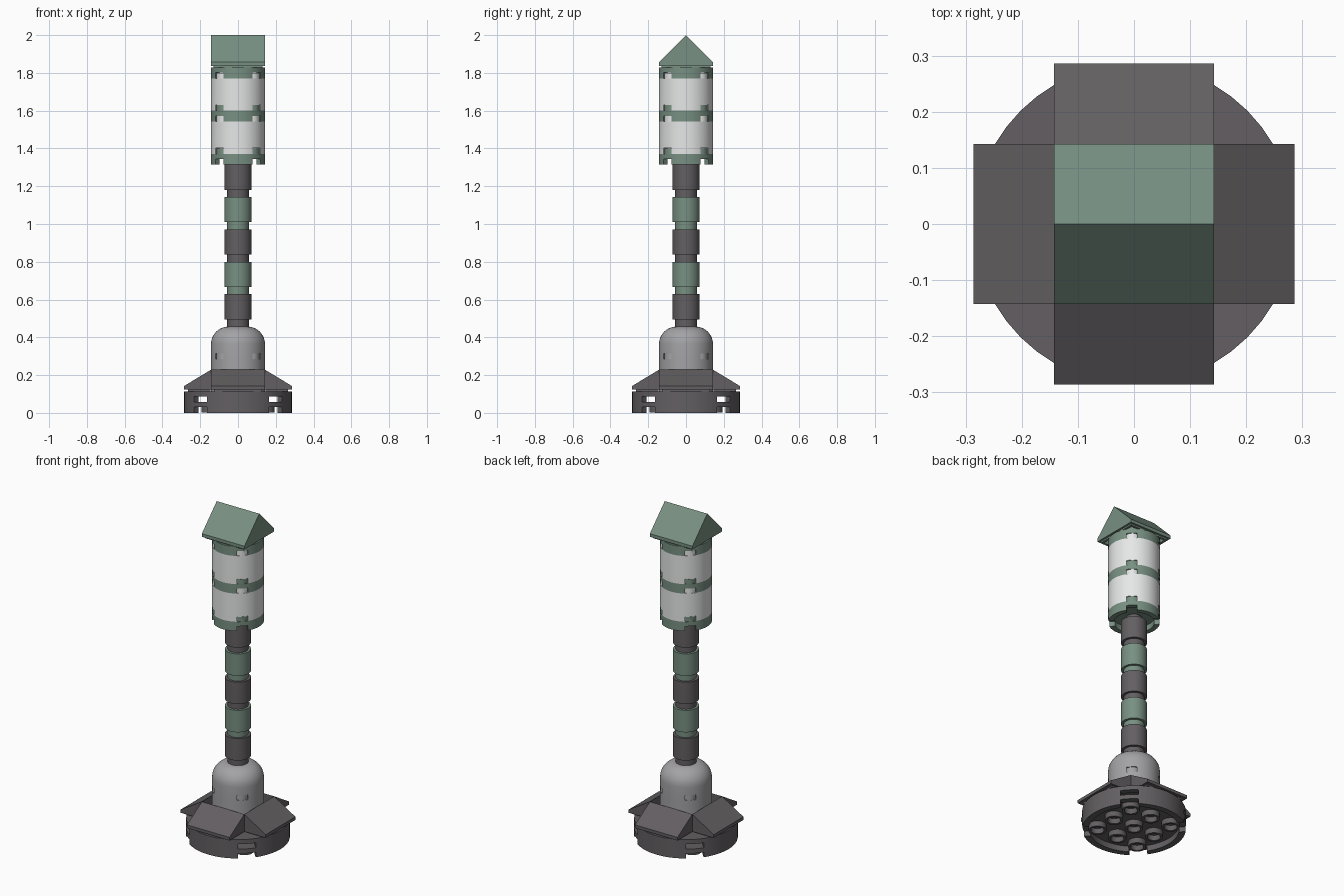
import bpy, bmesh, math
from mathutils import Matrix

if "Cube" in bpy.data.objects:
    bpy.data.objects.remove(bpy.data.objects["Cube"], do_unlink=True)

P = 2 / 35        # height of one plate
R = 2.5 * P       # half width of a two-unit part
STUD = 0.03       # stud and notch height


def material(name, rgb):
    linear = [((c / 255 + 0.055) / 1.055) ** 2.4 for c in rgb] + [1]
    m = bpy.data.materials.new(name)
    m.use_nodes = True
    m.diffuse_color = linear
    m.node_tree.nodes["Principled BSDF"].inputs["Base Color"].default_value = linear
    return m


DARK = material("dark grey", (99, 95, 98))
GREY = material("medium grey", (163, 162, 165))
GREEN = material("sage green", (120, 144, 130))
WHITE = material("white", (242, 243, 243))


def add(name, bm, mat, smooth=False):
    bmesh.ops.recalc_face_normals(bm, faces=bm.faces)
    mesh = bpy.data.meshes.new(name)
    bm.to_mesh(mesh)
    bm.free()
    ob = bpy.data.objects.new(name, mesh)
    bpy.context.collection.objects.link(ob)
    if mat:
        mesh.materials.append(mat)
    if smooth:
        shade(ob)
    return ob


def activate(ob):
    bpy.ops.object.select_all(action='DESELECT')
    ob.select_set(True)
    bpy.context.view_layer.objects.active = ob


def shade(ob):
    activate(ob)
    bpy.ops.object.shade_smooth_by_angle(angle=math.radians(30))


def lathe(name, profile, mat, at=(0, 0), steps=48, smooth=True):
    """Revolve an (r, z) profile about the vertical through `at`."""
    bm = bmesh.new()
    vs = [bm.verts.new((r, 0, z)) for r, z in profile]
    es = [bm.edges.new(pair) for pair in zip(vs, vs[1:])]
    bmesh.ops.spin(bm, geom=vs + es, cent=(0, 0, 0), axis=(0, 0, 1),
                   angle=math.tau, steps=steps)
    bmesh.ops.remove_doubles(bm, verts=bm.verts, dist=1e-5)
    bmesh.ops.translate(bm, verts=bm.verts, vec=(*at, 0))
    return add(name, bm, mat, smooth)


def prism(name, profile, half, mat, turn=0):
    """Extrude an (outward, z) profile sideways, then turn it about z."""
    bm = bmesh.new()
    face = bm.faces.new([bm.verts.new((-half, u, z)) for u, z in profile])
    ext = bmesh.ops.extrude_face_region(bm, geom=[face])["geom"]
    bmesh.ops.translate(bm, vec=(2 * half, 0, 0),
                        verts=[g for g in ext if isinstance(g, bmesh.types.BMVert)])
    bmesh.ops.rotate(bm, verts=bm.verts, matrix=Matrix.Rotation(turn, 3, 'Z'))
    return add(name, bm, mat)


def cut(ob, cutters):
    for cutter in cutters:
        cutter.hide_render = True
        mod = ob.modifiers.new("cut", 'BOOLEAN')
        mod.operation, mod.solver, mod.object = 'DIFFERENCE', 'EXACT', cutter
        activate(ob)
        bpy.ops.object.modifier_apply(modifier=mod.name)
        bpy.data.objects.remove(cutter, do_unlink=True)


def box(u0, u1, z0, z1):
    return [(u0, z0), (u1, z0), (u1, z1), (u0, z1)]


def round_part(name, r, z, h, mat, notch, wall=0.03, top=None):
    """Hollow round part, with four diagonal notches in its lower rim."""
    ceiling = z + h - 0.022 if not top else z + h * 0.5
    profile = [(0, ceiling), (r - wall, ceiling), (r - wall, z), (r, z)]
    profile += top or [(r, z + h)]
    ob = lathe(name, profile + [(0, z + h)], mat, smooth=False)
    cut(ob, [prism("notch_cutter", box(-0.4, 0.4, z - 0.01, z + STUD), notch / 2,
                   None, math.radians(a)) for a in (45, 135)])
    shade(ob)
    return ob


def studs(name, z, mat):
    for i, (sx, sy) in enumerate([(1, 1), (-1, 1), (-1, -1), (1, -1)]):
        lathe(f"{name}_stud_{i + 1}",
              [(0, z - 0.005), (0.0415, z - 0.005), (0.0415, z + STUD - 0.001),
               (0, z + STUD - 0.001)], mat, (sx * R / 2, sy * R / 2), 24)


# Round foot: two stacked plates, tubes in the lower one
for i in range(2):
    round_part(f"base_plate_{i + 1}", 2 * R, i * P, P, DARK, 0.1, 0.036)
for ix in (-1, 0, 1):
    for iy in (-1, 0, 1):
        lathe("base_tube", [(0.036, P - 0.015), (0.036, 0.003), (0.05, 0.003),
                            (0.05, P - 0.015), (0.036, P - 0.015)],
              DARK, (ix * R, iy * R), 24)
studs("base", 2 * P, DARK)

# Four sloped skirts around the foot
for i, side in enumerate(("back", "left", "front", "right")):
    turn = -i * math.pi / 2
    z = 2 * P
    prism(f"{side}_skirt", [(R, z + 0.009), (2 * R, z + 0.009), (2 * R, z + 0.028),
                            (R, z + 2 * P)], R, DARK, turn)
    prism(f"{side}_skirt_foot", box(R + 0.004, 2 * R - 0.02, z, z + 0.01),
          R - 0.015, DARK, turn)

# Pedestal and dome
round_part("pedestal", R, 2 * P, 3 * P, GREY, 0.06)
studs("pedestal", 5 * P, GREY)
bend = 0.093
arc = [(R - bend + bend * math.cos(t * math.pi / 16),
        8 * P - bend + bend * math.sin(t * math.pi / 16)) for t in range(9)]
round_part("dome", R, 5 * P, 3 * P, GREY, 0.06, top=arc)

# Post of five segments, each with a narrow neck at the bottom
for i in range(5):
    z = (8 + 3 * i) * P
    lathe(f"post_segment_{i + 1}",
          [(0, z), (0.057, z), (0.057, z + 0.038), (R / 2, z + 0.038),
           (R / 2, z + 3 * P), (0, z + 3 * P)], (DARK, GREEN)[i % 2], steps=32)
lathe("post_top_stud", [(0, 23 * P), (0.043, 23 * P), (0.043, 23 * P + STUD),
                        (0, 23 * P + STUD)], DARK, steps=24)

# Lantern: green bands alternating with white lamp drums
level = 23
for name, height, mat in (("lower_band", 1, GREEN), ("lower_lamp", 3, WHITE),
                          ("middle_band", 1, GREEN), ("upper_lamp", 3, WHITE),
                          ("upper_band", 1, GREEN)):
    round_part(name, R, level * P, height * P, mat, 0.06)
    level += height
    studs(name, level * P, mat)

# Gabled roof, hollow below, on a slightly recessed rim
z = level * P
lip, eave = z + 0.009, 2 - R
roof = prism("roof", [(-R, lip), (R, lip), (R, eave), (0, 2), (-R, eave)], R, GREEN)
inner = R - 0.025
cut(roof, [prism("roof_cutter", [(-inner, z - 0.01), (inner, z - 0.01), (inner, eave),
                                 (0, 1.96), (-inner, eave)], inner, None)])
rim = prism("roof_rim", box(-R + 0.012, R - 0.012, z, lip + 0.001), R - 0.012, GREEN)
cut(rim, [prism("rim_cutter", box(-inner, inner, z - 0.01, lip + 0.01), inner, None)])
